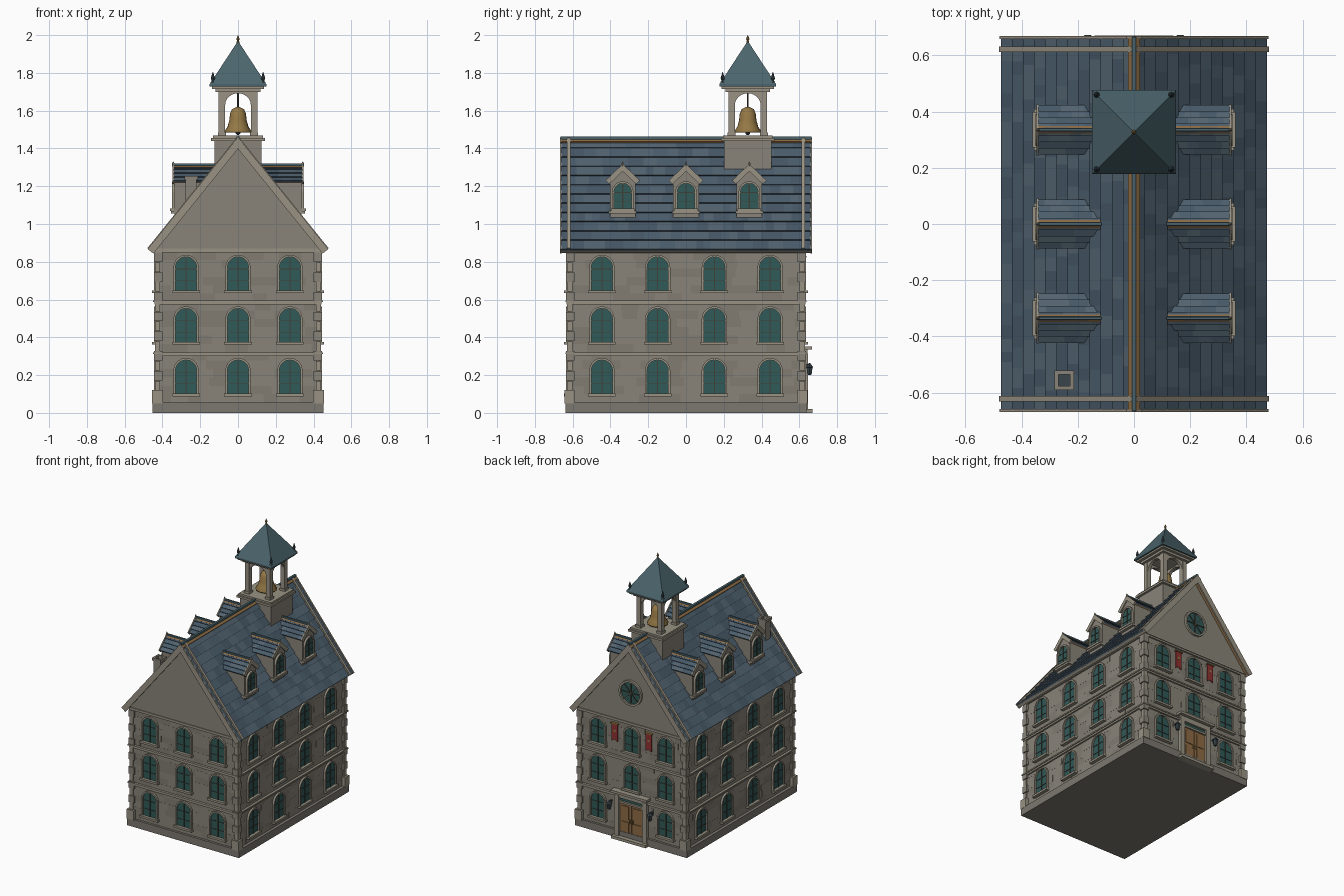
import bpy, bmesh, random
from math import pi, sin, cos, atan2, hypot, radians
from mathutils import Vector as V, Matrix

if "Cube" in bpy.data.objects:
    bpy.data.objects.remove(bpy.data.objects["Cube"])

random.seed(4)
parts = {}
COL = dict(stone=(.25, .23, .19), stone_b=(.22, .2, .17), stone_c=(.2, .185, .16), trim=(.32, .29, .23),
           slate=(.07, .11, .15), slate_b=(.06, .095, .13), slate_c=(.085, .125, .16), copper=(.07, .13, .15),
           glass=(.03, .1, .095), lead=(.05, .05, .04), wood=(.27, .15, .06), gold=(.3, .19, .06),
           banner=(.28, .03, .03), iron=(.04, .06, .07))
MATS = {}
for k, c in COL.items():
    MATS[k] = bpy.data.materials.new(k)
    MATS[k].diffuse_color = (*c, 1)


def get(name, mats):
    if name not in parts:
        parts[name] = (bmesh.new(), mats.split())
    return parts[name][0]


def ident(u, d, z):
    return V((u, d, z))


def face(a, dist, cx=0, cy=0):
    """Wall frame: u along the wall, d outward, z up (0 front, 90 right, 180 back, 270 left)."""
    R = Matrix.Rotation(radians(a), 3, 'Z')
    return lambda u, d, z: R @ V((u, -(dist + d), z)) + V((cx, cy, 0))


def prism(name, mats, pts, d0, d1, f=ident, mi=0):
    bm = get(name, mats)
    a, b = ([bm.verts.new(f(u, d, z)) for u, z in pts] for d in (d0, d1))
    n = len(pts)
    fs = [bm.faces.new(a), bm.faces.new(b[::-1])]
    fs += [bm.faces.new((a[i], b[i], b[(i+1) % n], a[(i+1) % n])) for i in range(n)]
    for q in fs:
        q.material_index = mi


def box(name, mats, u, d, z, f=ident, mi=0):
    prism(name, mats, [(u[0], z[0]), (u[1], z[0]), (u[1], z[1]), (u[0], z[1])], *d, f, mi)


def ring(name, mats, outer, inner, d0, d1, f):
    bm = get(name, mats)
    loops = [[bm.verts.new(f(u, d, z)) for u, z in p] for p, d in
             ((outer, d0), (outer, d1), (inner, d1), (inner, d0))]
    n = len(outer)
    for k in range(4):
        A, B = loops[k], loops[(k+1) % 4]
        for i in range(n):
            bm.faces.new((A[i], A[(i+1) % n], B[(i+1) % n], B[i]))


def lathe(name, mats, prof, x, y, seg=8, phase=0):
    bm = get(name, mats)
    rows = [[bm.verts.new((x + r*cos(phase + 2*pi*i/seg), y + r*sin(phase + 2*pi*i/seg), z))
             for i in range(seg)] for r, z in prof]
    for A, B in zip(rows, rows[1:]):
        for i in range(seg):
            bm.faces.new((A[i], A[(i+1) % seg], B[(i+1) % seg], B[i]))
    bm.faces.new(rows[0]), bm.faces.new(rows[-1])


def arch(u, z0, w, h, n=10):
    return [(u-w, z0), (u+w, z0)] + [(u + w*cos(pi*i/n), z0+h-w + w*sin(pi*i/n)) for i in range(n+1)]


def window(f, u, z, w=.056, h=.18):
    prism("window_glass", "glass", arch(u, z, w, h), -.01, .005, f)
    ring("window_frames", "trim", arch(u, z, w+.011, h+.011), arch(u, z, w, h), -.01, .015, f)
    box("window_sills", "trim", (u-w-.017, u+w+.017), (-.01, .026), (z-.012, z+.003), f)
    box("window_bars", "lead", (u-.003, u+.003), (0, .009), (z, z+h), f)
    for k in (.3, .64):
        box("window_bars", "lead", (u-w, u+w), (0, .008), (z+h*k-.002, z+h*k+.002), f)


def slope(f, sgn, ridge, run, rise):
    """Roof plane frame: s down the slope from the ridge, y along it, h off the surface."""
    L = hypot(run, rise)
    c, t = run/L, rise/L
    return (lambda s, y, h: f(sgn*(s*c + h*t), y, ridge - s*t + h*c)), L


def tiles(name, g, L, y0, y1, rows):
    p = L/rows
    for r in range(rows):
        y = y0
        while y < y1 - .001:
            e = min(y1, y + random.uniform(.035, .085))
            if y1 - e < .02:
                e = y1
            s0, s1 = r*p, (r+1)*p
            prism(name, "slate slate_b slate_c", [(s0, -.014), (s1, -.012), (s1, 0), (s0, -.008)],
                  y, e, g, random.randrange(3))
            y = e


# walls, plinth, string courses
WX, WY = .43, .62
box("wall_core", "stone_b", (-WX, WX), (-WY, WY), (.02, .87))
box("plinth", "stone_c", (-.453, .453), (-.638, .638), (0, .055))
for z in (.30, .575, .85):
    box("string_courses", "trim", (-.443, .443), (-.633, .633), (z, z+.012))
    box("string_courses", "trim", (-.449, .449), (-.639, .639), (z+.012, z+.021))

# coursed wall stones and windows on all four sides
BACK = face(180, WY)
for a in (0, 90, 180, 270):
    side = a % 180 == 90
    f, half = (face(a, WX), WY) if side else (face(a, WY), WX)
    for r in range(18):
        u, z = -half, .055 + r*.0443
        while u < half - .001:
            e = min(half, u + random.uniform(.06, .13))
            box("wall_stones", "stone stone_b stone_c", (u, e), (-.004, random.choice((.001, .0018))),
                (z, z+.0443), f, random.choice((0, 0, 1)))
            u = e
    for k in range(3):
        for u in ((-.445, -.15, .15, .445) if side else (-.275, 0, .275)):
            if not (a == 180 and k == 0 and u == 0):
                window(f, u, .1 + .273*k)

# corner quoins and pedestals
for sx in (-1, 1):
    for sy in (-1, 1):
        f = lambda u, d, z, sx=sx, sy=sy: V((sx*u, sy*d, z))
        box("quoin_pedestals", "trim", (.398, .454), (.59, .642), (.05, .12), f)
        for i in range(14):
            z, k = .12 + i*.0522, i % 2
            box("quoins", "trim stone", (.412 - .012*k, .44 + .005*k), (.602 - .012*k, .63 + .005*k),
                (z, z+.05), f, k)

# gables
for s in (-1, 1):
    prism("gables", "stone", [(-.443, .868), (.443, .868), (0, 1.418)], s*.56, s*.634)

# main roof
for s in (-1, 1):
    g, L = slope(ident, s, 1.455, .474, .587)
    box("roof_deck", "wood", (0, L-.004), (-.662, .662), (-.028, -.01), g)
    tiles("roof_slates", g, L, -.66, .66, 12)
    for e in (-1, 1):
        box("rake_trim", "trim", (0, L+.003), (e*.658, e*.668), (-.036, .003), g)
        box("rake_trim", "trim", (0, L), (e*.612, e*.631), (-.01, .007), g)
    box("eave_trim", "trim", (L-.006, L+.002), (-.66, .66), (-.03, -.012), g)
box("ridge_cap", "copper", (-.008, .008), (-.665, .665), (1.445, 1.463))

# dormers
for a in (90, 270):
    for y in (-.335, 0, .335):
        f = face(a, .335, 0, y)
        prism("dormer_bodies", "stone", [(-.068, 1.03), (.068, 1.03), (.068, 1.235), (0, 1.3), (-.068, 1.235)],
              -.2, 0, f)
        window(f, 0, 1.08, .046, .135)
        box("dormer_sills", "trim", (-.074, .074), (-.03, .02), (1.055, 1.07), f)
        for s in (-1, 1):
            g, L = slope(f, s, 1.315, .088, .084)
            box("dormer_decks", "wood", (0, L-.003), (-.225, .006), (-.02, -.01), g)
            tiles("dormer_slates", g, L, -.225, .006, 4)
            box("dormer_rakes", "trim", (0, L+.002), (.004, .012), (-.026, .002), g)
        box("dormer_ridges", "copper", (-.005, .005), (-.22, .01), (1.308, 1.32), f)
        p = f(0, .008, 0)
        lathe("dormer_finials", "trim", [(.006, 1.305), (.007, 1.32), (.001, 1.332)], p.x, p.y, 6)

# chimney, open at the top
cx, cy = -.248, -.556
sq = lambda w: [(-w, -w), (w, -w), (w, w), (-w, w)]
up = lambda u, d, z: V((cx+u, cy+z, d))
ring("chimney", "stone", sq(.029), sq(.021), 1.08, 1.24, up)
ring("chimney", "stone", sq(.035), sq(.021), 1.235, 1.255, up)
box("chimney_flue", "iron", (cx-.022, cx+.022), (cy-.022, cy+.022), (1.1, 1.225))

# bell tower
TY = .327
tower = lambda u, d, z: V((u, TY+d, z))
box("tower_base", "stone", (-.125, .125), (-.125, .125), (1.29, 1.445), tower)
box("tower_cap", "trim", (-.142, .142), (-.142, .142), (1.44, 1.455), tower)
box("tower_cap", "trim", (-.132, .132), (-.132, .132), (1.455, 1.468), tower)
for sx in (-1, 1):
    for sy in (-1, 1):
        x, y = sx*.085, sy*.085
        box("tower_posts", "trim", (x-.017, x+.017), (y-.017, y+.017), (1.46, 1.71), tower)
        box("tower_posts", "trim", (x-.021, x+.021), (y-.021, y+.021), (1.46, 1.485), tower)
        lathe("corner_finials", "iron", [(.012, 1.735), (.012, 1.752), (.006, 1.758), (.011, 1.772), (.001, 1.805)],
              sx*.133, TY + sy*.133)
for a in (0, 90, 180, 270):
    f = face(a, .085, 0, TY)
    prism("tower_arches", "trim", [(.075, 1.71), (-.075, 1.71), (-.075, 1.63)] +
          [(-.068*cos(pi*i/12), 1.63 + .062*sin(pi*i/12)) for i in range(13)] + [(.075, 1.63)], -.01, .012, f)
box("tower_cornice", "trim", (-.118, .118), (-.118, .118), (1.7, 1.718), tower)
box("tower_cornice", "trim", (-.138, .138), (-.138, .138), (1.716, 1.73), tower)
R2 = 2**.5
lathe("tower_roof", "copper", [(.15*R2, 1.728), (.15*R2, 1.74), (.004, 1.965)], 0, TY, 4, pi/4)
lathe("tower_finial", "gold", [(.007, 1.945), (.007, 1.965), (.004, 1.97), (.009, 1.98), (.001, 2.0)], 0, TY)

# bell with clapper and hanger
lathe("bell", "gold", [(.058, 1.488), (.07, 1.484), (.071, 1.492), (.055, 1.515), (.046, 1.55), (.042, 1.585),
                       (.032, 1.608), (.012, 1.618), (.006, 1.62)], 0, TY, 20)
lathe("bell_clapper", "iron", [(.003, 1.5), (.012, 1.488), (.012, 1.478), (.004, 1.47)], 0, TY)
lathe("bell_hanger", "lead", [(.005, 1.61), (.005, 1.71)], 0, TY)

# back entrance
box("door_step", "trim", (-.14, .14), (0, .05), (0, .02), BACK)
for s in (-1, 1):
    box("door_surround", "trim", sorted((s*.094, s*.13)), (-.01, .026), (.02, .315), BACK)
    box("door_leaves", "wood", sorted((s*.002, s*.094)), (0, .01), (.02, .265), BACK)
    for z in ((.045, .13), (.15, .245)):
        box("door_panels", "wood", sorted((s*.02, s*.078)), (0, .015), z, BACK)
    box("door_handles", "gold", sorted((s*.008, s*.014)), (0, .02), (.125, .155), BACK)
    # lanterns
    box("lantern_brackets", "iron", (s*.165-.006, s*.165+.006), (0, .035), (.25, .258), BACK)
    p = BACK(s*.165, .034, 0)
    lathe("lanterns", "iron", [(.008, .2), (.014, .208), (.018, .24), (.022, .242), (.003, .265)], p.x, p.y, 6)
    # hanging banners
    prism("banners", "banner", [(s*.138-.024, .695), (s*.138, .71), (s*.138+.024, .695), (s*.138+.024, .825),
                                (s*.138-.024, .825)], .006, .012, BACK)
    box("banner_rods", "gold", (s*.138-.03, s*.138+.03), (0, .018), (.823, .831), BACK)
    box("banner_emblems", "gold", (s*.138-.008, s*.138+.008), (.01, .014), (.765, .785), BACK)
box("door_transom", "glass", (-.094, .094), (0, .008), (.275, .3), BACK)
box("door_surround", "trim", (-.094, .094), (0, .022), (.262, .276), BACK)
box("door_surround", "trim", (-.13, .13), (0, .024), (.3, .335), BACK)
box("door_cornice", "trim", (-.148, .148), (0, .048), (.335, .352), BACK)

# round gable window
G = face(180, .632)
circ = lambda r: [(r*cos(2*pi*i/24), 1.09 + r*sin(2*pi*i/24)) for i in range(24)]
prism("round_glass", "glass", circ(.08), 0, .006, G)
ring("round_frame", "trim", circ(.092), circ(.078), 0, .018, G)
for k in range(4):
    c, t = cos(k*pi/4), sin(k*pi/4)
    box("round_bars", "lead", (-.079, .079), (.002, .011), (-.003, .003),
        lambda u, d, z: G(u*c - z*t, d, 1.09 + u*t + z*c))

# turn every collected part into an object
for name, (bm, mats) in parts.items():
    bmesh.ops.recalc_face_normals(bm, faces=bm.faces[:])
    if name == "bell":
        for q in bm.faces:
            q.smooth = True
    me = bpy.data.meshes.new(name)
    bm.to_mesh(me)
    bm.free()
    for m in mats:
        me.materials.append(MATS[m])
    bpy.context.collection.objects.link(bpy.data.objects.new(name, me))

for m in bpy.data.materials:
    if m.users and not m.is_grease_pencil:
        m.use_nodes = True
        m.node_tree.nodes["Principled BSDF"].inputs["Base Color"].default_value = m.diffuse_color
